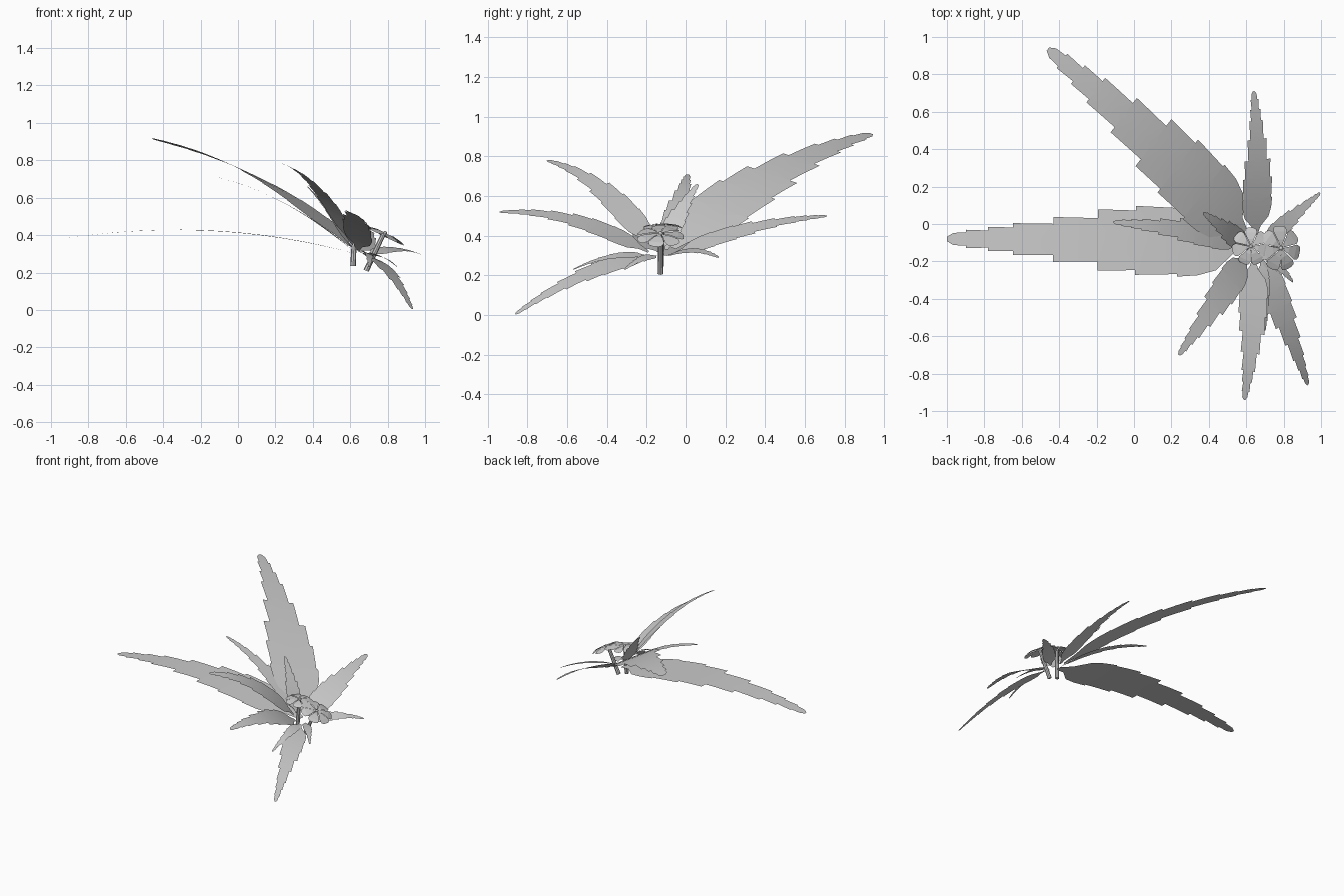
import bpy, bmesh, math
from mathutils import Vector

if "Cube" in bpy.data.objects:
    bpy.data.objects.remove(bpy.data.objects["Cube"])

AXIS = Vector((0.4, 0, 0.9)).normalized()   # the whole plant leans towards +x

# Saw-toothed half-outline: (fraction along leaf, fraction of half-width)
TEETH = [(0, .12), (.06, .3), (.12, .8), (.18, .95), (.25, 1.0), (.25, .93), (.32, .95), (.39, .97),
         (.39, .84), (.45, .85), (.515, .86), (.515, .61), (.58, .62), (.66, .63), (.66, .44),
         (.725, .445), (.79, .45), (.79, .33), (.87, .34), (.87, .24), (.94, .26), (.94, .19), (.98, .17), (1, .06)]


def make_object(name, bm, smooth=False):
    me = bpy.data.meshes.new(name)
    bm.to_mesh(me)
    bm.free()
    for p in me.polygons:
        p.use_smooth = smooth
    ob = bpy.data.objects.new(name, me)
    bpy.context.collection.objects.link(ob)
    return ob


def leaf(name, half, base, mid, tip):
    p0, p1, p2 = Vector(base), Vector(mid), Vector(tip)
    bm = bmesh.new()
    prev = None
    for t, w in TEETH:
        # parabola through the three guide points, and its tangent
        p = p0 * (2*t - 1)*(t - 1) + p1 * 4*t*(1 - t) + p2 * t*(2*t - 1)
        d = p0 * (4*t - 3) + p1 * (4 - 8*t) + p2 * (4*t - 1)
        side = AXIS.cross(d).normalized() * half * w
        row = [bm.verts.new(v) for v in (p - side, p, p + side)]
        if prev and t > prev_t:
            for i in range(2):
                bm.faces.new((prev[i], prev[i+1], row[i+1], row[i]))
        elif prev:
            # a tooth: reuse the spine vertex so the blade stays joined
            bm.verts.remove(row[1])
            row[1] = prev[1]
        prev, prev_t = row, t
    bmesh.ops.recalc_face_normals(bm, faces=bm.faces)
    make_object(name, bm, True)


def stem(name, a, b, r):
    a, b = Vector(a), Vector(b)
    bm = bmesh.new()
    bmesh.ops.create_cone(bm, cap_ends=True, segments=8, radius1=r, radius2=r*.8, depth=(b - a).length)
    ob = make_object(name, bm)
    ob.location = (a + b) / 2
    ob.rotation_euler = (b - a).to_track_quat('Z', 'Y').to_euler()


def flower(name, centre, normal, r, count=7):
    # notched petals, slightly drooping at the ends
    outline = [(.08, .03), (.4, .17), (.75, .34), (.93, .3), (1.0, .16), (.93, 0)]
    bm = bmesh.new()
    for k in range(count):
        a = k * math.tau / count
        c, s = math.cos(a), math.sin(a)
        pts = outline + [(u, -v) for u, v in outline[-2::-1]]
        lift = .002 * (k % 2)
        verts = [bm.verts.new(((u*c - v*s)*r, (u*s + v*c)*r, lift + r*(.15*u - .3*u*u))) for u, v in pts]
        n = len(verts)
        for i in range(n // 2):
            j = n - 1 - i
            if j - i > 2:
                bm.faces.new((verts[i], verts[i+1], verts[j-1], verts[j]))
            elif j - i == 2:
                bm.faces.new((verts[i], verts[i+1], verts[j]))
    q = Vector(normal).to_track_quat('Z', 'Y').to_euler()
    petals = make_object(name + "_petals", bm)
    petals.location, petals.rotation_euler = centre, q
    # small button in the middle
    bm = bmesh.new()
    bmesh.ops.create_uvsphere(bm, u_segments=8, v_segments=6, radius=r*.1)
    button = make_object(name + "_button", bm, True)
    button.location, button.rotation_euler = centre, q


# Leaves
leaves = [
    ("large_back_leaf", .19, (.6, -.07, .34), (.12, .42, .70), (-.46, .935, .915)),
    ("large_left_leaf", .19, (.63, -.1, .3), (-.17, -.085, .425), (-1, -.08, .37)),
    ("upper_left_leaf", .07, (.6, -.1, .33), (.25, -.03, .57), (-.11, .01, .71)),
    ("back_leaf", .088, (.65, -.06, .31), (.66, .33, .44), (.64, .71, .5)),
    ("right_leaf", .05, (.7, -.1, .3), (.85, .04, .325), (.995, .165, .29)),
    ("drooping_leaf", .08, (.68, -.19, .3), (.81, -.52, .2), (.93, -.86, .005)),
    ("front_leaf", .088, (.64, -.19, .32), (.63, -.57, .48), (.59, -.94, .52)),
    ("raised_front_leaf", .085, (.61, -.17, .35), (.43, -.43, .64), (.24, -.7, .78)),
    ("small_front_leaf", .035, (.68, -.2, .3), (.7, -.38, .295), (.7, -.57, .23)),
    ("small_back_leaf", .06, (.6, -.12, .34), (.49, -.03, .52), (.37, .06, .66)),
    ("small_right_leaf", .035, (.7, -.15, .3), (.78, -.23, .28), (.85, -.31, .23)),
]
for args in leaves:
    leaf(*args)

# Flowers on their stems
stem("right_flower_stem", (.685, -.13, .21), (.78, -.13, .41), .015)
flower("right_flower", (.785, -.13, .41), (.42, 0, .9), .12)
stem("left_flower_stem", (.615, -.13, .235), (.625, -.12, .45), .015)
flower("left_flower", (.625, -.12, .455), (.1, 0, 1), .1)
